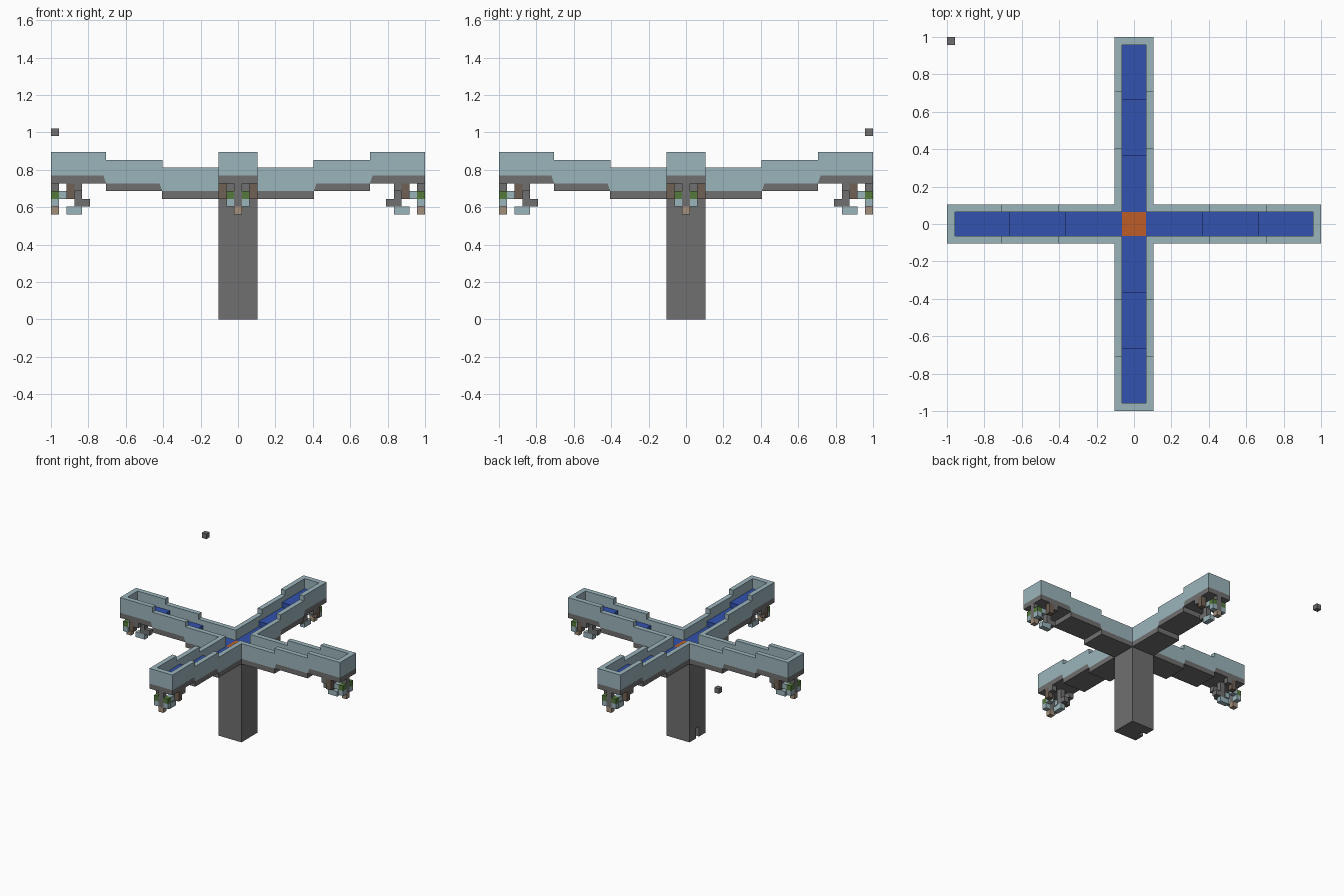
import bpy, bmesh, math

cube = bpy.data.objects.get("Cube")
if cube:
    bpy.data.objects.remove(cube, do_unlink=True)

U = 1 / 24              # one block
HALF = 2.5 * U          # half width of arms and tower
POOL = 1.55 * U         # half width of the channel
BASE = 0.645            # underside of the middle of the cross
STEP1, STEP2 = 0.405, 0.705


def material(name, rgb):
    m = bpy.data.materials.new(name)
    m.use_nodes = True
    m.diffuse_color = (*rgb, 1)
    m.node_tree.nodes["Principled BSDF"].inputs["Base Color"].default_value = (*rgb, 1)
    return m


GREY = material("stone_grey", (0.16, 0.16, 0.16))
LIGHT = material("pale_teal", (0.33, 0.46, 0.50))
BLUE = material("water_blue", (0.032, 0.085, 0.43))
ORANGE = material("lava_orange", (0.51, 0.11, 0.02))
GREEN = material("moss_green", (0.09, 0.19, 0.045))
TAN = material("tan", (0.37, 0.28, 0.20))
BROWN = material("brown", (0.16, 0.12, 0.09))


def prism(name, profile, y0, y1, mat, turn=0):
    """Extrude an (x, z) profile along y, then turn it about the z axis."""
    bm = bmesh.new()
    face = bm.faces.new([bm.verts.new((x, y0, z)) for x, z in profile])
    ext = bmesh.ops.extrude_face_region(bm, geom=[face])
    moved = [v for v in ext["geom"] if isinstance(v, bmesh.types.BMVert)]
    bmesh.ops.translate(bm, verts=moved, vec=(0, y1 - y0, 0))
    bmesh.ops.recalc_face_normals(bm, faces=bm.faces)
    mesh = bpy.data.meshes.new(name)
    bm.to_mesh(mesh)
    bm.free()
    mesh.materials.append(mat)
    ob = bpy.data.objects.new(name, mesh)
    ob.rotation_euler.z = turn
    bpy.context.collection.objects.link(ob)
    return ob


def box(name, x0, x1, y0, y1, z0, z1, mat, turn=0):
    return prism(name, [(x0, z0), (x1, z0), (x1, z1), (x0, z1)], y0, y1, mat, turn)


def stairs(start, end, s1, s2, z, slope=0.0):
    """Line that rises one block at s1 and at s2."""
    return [(start, z), (s1, z), (s1 + slope, z + U),
            (s2, z + U), (s2 + slope, z + 2 * U), (end, z + 2 * U)]


def arm(name, turn):
    lower = lambda start: stairs(start, 1, STEP1, STEP2, BASE + U, 0.015)
    # stepped stone underside
    under = stairs(HALF, 1, STEP1, STEP2, BASE)
    prism(name + "_base", under + lower(HALF)[::-1], -HALF, HALF, GREY, turn)
    # stepped side walls, one of which takes the shared corner
    for side, y0, y1, start in (("left", POOL, HALF, POOL), ("right", -HALF, -POOL, HALF)):
        top = stairs(start, 1, STEP1, STEP2, BASE + 4 * U)
        prism(f"{name}_{side}_wall", lower(start) + top[::-1], y0, y1, LIGHT, turn)
    box(name + "_end_wall", 1 - U, 1, -POOL, POOL, BASE + 3 * U, BASE + 6 * U, LIGHT, turn)
    # water falling in steps to the middle
    water = stairs(POOL, 1 - U, STEP1 - U, STEP2 - U, BASE + 2 * U)
    prism(name + "_water", lower(POOL)[:-1] + [(1 - U, BASE + 3 * U)] + water[::-1],
          -POOL, POOL, BLUE, turn)

    # hanging ornament: blocks in from the end, sideways, rows down, colour
    def hang(part, k0, k1, v, row0, row1, mat):
        top = BASE + 2 * U
        box(f"{name}_{part}", 1 - (k1 + 1) * U, 1 - k0 * U, (v - 0.5) * U, (v + 0.5) * U,
            top - (row1 + 1) * U, top - row0 * U, mat, turn)

    hang("front_hanger", 0, 0, 0, 0, 2, GREY)
    hang("front_tip", 0, 0, 0, 3, 3, TAN)
    hang("rear_hanger", 3, 3, 0, 0, 2, GREY)
    hang("rear_hook", 4, 4, 0, 2, 2, GREY)
    hang("rear_foot", 2, 3, 0, 3, 3, LIGHT)
    for side, s in (("left", 1), ("right", -1)):
        hang(side + "_moss", 0, 0, s, 1, 1, GREEN)
        hang(side + "_lamp", 0, 0, s, 2, 2, LIGHT)
        hang(side + "_link", 1, 1, s, 1, 1, LIGHT)
        hang(side + "_post", 2, 2, 2 * s, 0, 1, BROWN)
        hang(side + "_bracket", 3, 3, 2 * s, 0, 0, GREY)


for i, label in enumerate(("left_arm", "back_arm", "right_arm", "front_arm")):
    arm(label, i * math.pi / 2)

# tower with a small doorway on its right side
DOOR = 2 * U
box("tower", -HALF, HALF, -HALF, HALF, DOOR, BASE + U, GREY)
box("tower_foot", -HALF + U, HALF, -HALF, HALF, 0, DOOR, GREY)
for side, s in (("front", -1), ("back", 1)):
    a, b = sorted((s * U / 2, s * HALF))
    box(side + "_door_jamb", -HALF, -HALF + U, a, b, 0, DOOR, GREY)

# pool in the middle and the lone floating block
box("middle_pool", -POOL, POOL, -POOL, POOL, BASE + U, BASE + 2 * U, ORANGE)
box("floating_block", -1, -1 + U, 1 - U, 1, 0.98, 0.98 + U, GREY)
